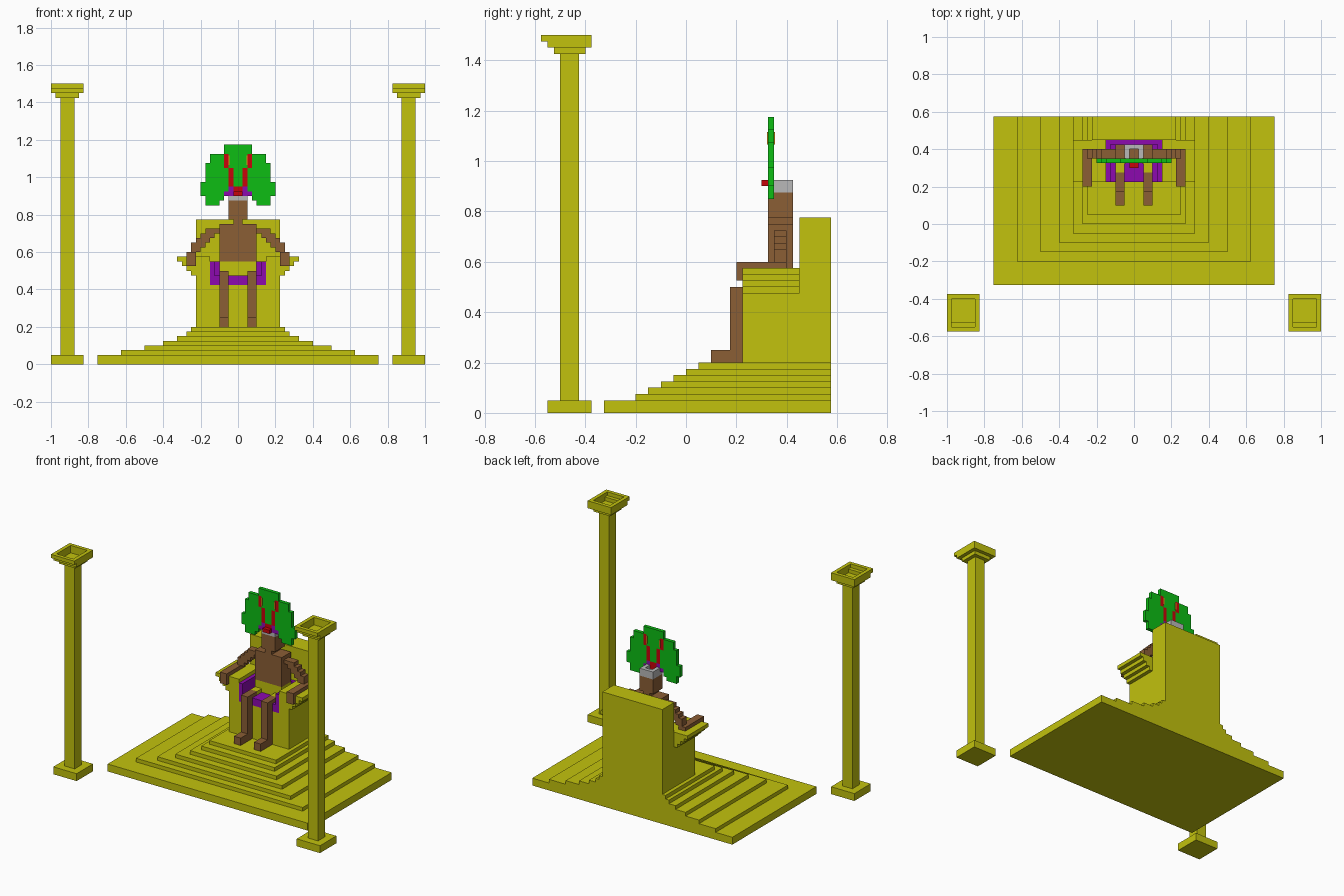
import bpy, bmesh

cube = bpy.data.objects.get("Cube")
if cube:
    bpy.data.objects.remove(cube, do_unlink=True)

U = 0.025  # grid unit of the blocks


def material(name, rgb):
    m = bpy.data.materials.new(name)
    m.use_nodes = True
    m.diffuse_color = (*rgb, 1)
    for n in m.node_tree.nodes:
        if n.type == 'BSDF_PRINCIPLED':
            n.inputs["Base Color"].default_value = (*rgb, 1)
    return m


GOLD = material("gold", (0.54, 0.54, 0.004))
SKIN = material("brown skin", (0.258, 0.112, 0.036))
GREEN = material("feather green", (0.004, 0.515, 0.007))
RED = material("red", (0.578, 0.001, 0.003))
PURPLE = material("purple", (0.262, 0.003, 0.43))
GREY = material("light grey", (0.485, 0.485, 0.485))
ORANGE = material("orange", (0.75, 0.3, 0.01))


def add_box(bm, x0, x1, y0, y1, z0, z1, mat=0):
    v = [bm.verts.new((x, y, z)) for x in (x0, x1) for y in (y0, y1) for z in (z0, z1)]
    for idx in ((0, 1, 3, 2), (4, 6, 7, 5), (0, 4, 5, 1),
                (2, 3, 7, 6), (0, 2, 6, 4), (1, 5, 7, 3)):
        bm.faces.new([v[i] for i in idx]).material_index = mat


def blocks(name, boxes, *mats, mirror=False):
    """One object from boxes (x0, x1, y0, y1, z0, z1[, material])."""
    bm = bmesh.new()
    for b in boxes:
        add_box(bm, *b)
    bmesh.ops.recalc_face_normals(bm, faces=bm.faces)
    me = bpy.data.meshes.new(name)
    bm.to_mesh(me)
    bm.free()
    for m in mats:
        me.materials.append(m)
    ob = bpy.data.objects.new(name, me)
    bpy.context.collection.objects.link(ob)
    if mirror:
        mod = ob.modifiers.new("mirror", 'MIRROR')
        mod.use_mirror_merge = False
    return ob


def ring(x0, x1, y0, y1, z0, z1, t):
    """Four walls around a hollow."""
    return [(x0, x0 + t, y0, y1, z0, z1), (x1 - t, x1, y0, y1, z0, z1),
            (x0 + t, x1 - t, y0, y0 + t, z0, z1), (x0 + t, x1 - t, y1 - t, y1, z0, z1)]


# Stepped platform: half width and front edge of each layer
layers = [(0.75, -0.325), (0.625, -0.2), (0.5, -0.15), (0.4, -0.1),
          (0.325, -0.05), (0.275, 0.0), (0.25, 0.05)]
steps = []
for i, (w, front) in enumerate(layers):
    z0 = 0 if i == 0 else U * (i + 1)
    steps.append((-w, w, front, 0.575, z0, U * (i + 2)))
blocks("stepped_platform", steps, GOLD)

# Pair of pillars with hollow capitals
blocks("pillar", [
    (0.825, 1.0, -0.55, -0.375, 0, 0.05),
    (0.875, 0.95, -0.5, -0.425, 0.05, 1.425),
    (0.85, 0.975, -0.525, -0.4, 1.425, 1.45),
] + ring(0.825, 1.0, -0.55, -0.375, 1.45, 1.475, U)
  + ring(0.825, 1.0, -0.575, -0.375, 1.475, 1.5, U), GOLD, mirror=True)

# Throne
blocks("throne_seat", [(-0.225, 0.225, 0.225, 0.45, 0.2, 0.425)], GOLD)
blocks("throne_back", [(-0.225, 0.225, 0.45, 0.575, 0.2, 0.775)], GOLD)
blocks("armrest", [(0.15, 0.225, 0.225, 0.45, 0.425, 0.575)]
       + [(0.225, 0.25 + U * i, 0.225, 0.45, 0.475 + U * i, 0.5 + U * i)
          for i in range(4)], GOLD, mirror=True)
blocks("seat_cushion", [
    (-0.15, 0.15, 0.225, 0.45, 0.425, 0.475),
    (-0.15, -0.125, 0.225, 0.45, 0.475, 0.55),
    (0.125, 0.15, 0.225, 0.45, 0.475, 0.55),
    (-0.125, 0.125, 0.425, 0.45, 0.475, 0.55)], PURPLE)

# Seated figure
blocks("torso", [(-0.1, 0.1, 0.325, 0.425, 0.55, 0.75),
                 (-0.025, 0.025, 0.325, 0.425, 0.75, 0.775)], SKIN)
blocks("head", [(-0.05, 0.05, 0.325, 0.425, 0.775, 0.875)], SKIN)
blocks("loincloth", [(-0.1, 0.1, 0.325, 0.425, 0.475, 0.55),
                     (0.05, 0.1, 0.275, 0.325, 0.475, 0.5),
                     (-0.1, -0.05, 0.275, 0.325, 0.475, 0.5)], GOLD)
blocks("leg", [(0.05, 0.1, 0.175, 0.225, 0.2, 0.5),
               (0.05, 0.1, 0.225, 0.275, 0.475, 0.5),
               (0.05, 0.1, 0.1, 0.175, 0.2, 0.25)], SKIN, mirror=True)
blocks("arm", [(0.1 + U * i, min(0.175 + U * i, 0.25), 0.35, 0.4,
                0.7 - U * i, 0.725 - U * i) for i in range(5)]
       + [(0.225, 0.275, 0.2, 0.4, 0.575, 0.6),
          (0.225, 0.275, 0.2, 0.225, 0.525, 0.575)], SKIN, mirror=True)

# Headband, open at the top
blocks("headband", ring(-0.05, 0.05, 0.325, 0.425, 0.875, 0.9, U)
       + [(-0.05, -0.025, 0.35, 0.425, 0.9, 0.925),
          (0.025, 0.05, 0.35, 0.425, 0.9, 0.925),
          (-0.025, 0.025, 0.4, 0.425, 0.9, 0.925)], GREY)

# Feather headdress: half pattern, centre outwards, top row first
pattern = ["GGG.....", "GGG.....", "GGRGGG..", "GGRGGG..", "GGRGGGG.", "GRGGGGG.",
           "GRGGGGG.", "GRGGGGG.", "GRGGGGGG", "RPGGGGGG", "RPPGGGGG", "...GGGG.",
           "....GGG."]
plumes = []
for r, row in enumerate(pattern):
    z1 = 1.175 - U * r
    c = 0
    while c < len(row):
        e = c
        while e < len(row) and row[e] == row[c]:
            e += 1
        if row[c] != ".":
            plumes.append((U * c, U * e, 0.325, 0.35, z1 - U, z1, "GRP".index(row[c])))
        c = e
blocks("feather_headdress", plumes, GREEN, RED, PURPLE, mirror=True)
blocks("feather_edge", [(0.045, 0.052, 0.322, 0.353, 1.065, 1.115)], ORANGE, mirror=True)
blocks("beak", [(-0.025, 0.025, 0.3, 0.325, 0.9, 0.925)], RED)
